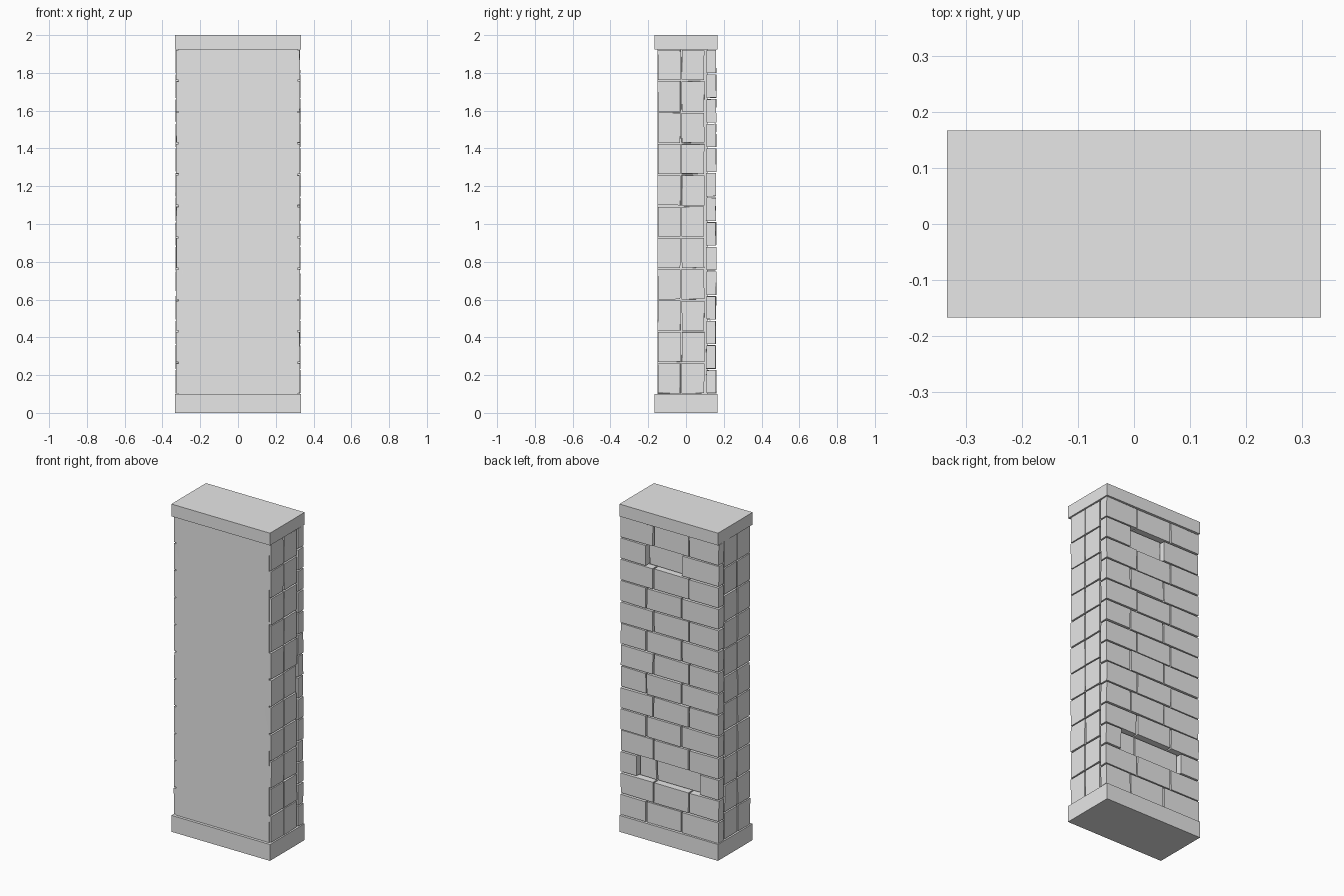
import bpy, bmesh, random
from mathutils import Matrix, Vector

random.seed(4)
cube = bpy.data.objects.get("Cube")
if cube:
    bpy.data.objects.remove(cube, do_unlink=True)

stone = bpy.data.materials.new("grey_stone")
stone.use_nodes = True
GREY = (0.8, 0.8, 0.8, 1)
stone.diffuse_color = GREY
stone.node_tree.nodes["Principled BSDF"].inputs["Base Color"].default_value = GREY


def box(bm, low, high, wobble=0.0):
    """Add a box, optionally with slightly uneven corners."""
    low, high = Vector(low), Vector(high)
    scale = Matrix.Diagonal((*(high - low), 1))
    made = bmesh.ops.create_cube(bm, size=1, matrix=Matrix.Translation((low + high) / 2) @ scale)
    for v in made["verts"]:
        v.co += Vector([random.uniform(-wobble, wobble) for _ in range(3)])


def finish(name, bm):
    mesh = bpy.data.meshes.new(name)
    bm.to_mesh(mesh)
    bm.free()
    mesh.materials.append(stone)
    bpy.context.collection.objects.link(bpy.data.objects.new(name, mesh))


def block(name, low, high):
    bm = bmesh.new()
    box(bm, low, high)
    finish(name, bm)


# Plinth, cap and the plain core with its flat front
BOTTOM, TOP = 0.1, 1.925
block("base", (-0.333, -0.167, 0), (0.333, 0.167, BOTTOM))
block("cap", (-0.333, -0.167, TOP), (0.333, 0.167, 2))
block("core", (-0.315, -0.15, BOTTOM), (0.315, 0.115, TOP))

# Two columns of blocks on each side
ROWS = 11
step = (TOP - BOTTOM) / ROWS
for side, name in ((1, "left_side_blocks"), (-1, "right_side_blocks")):
    bm = bmesh.new()
    for row in range(ROWS):
        z = BOTTOM + row * step
        for y0, y1 in ((-0.149, -0.03), (-0.023, 0.096)):
            xs = sorted((side * 0.29, side * 0.328))
            box(bm, (xs[0], y0, z + 0.004), (xs[1], y1, z + step - 0.004), 0.0015)
    finish(name, bm)

# Running courses of bricks on the back, a few of them sunk in
ROWS = 14
GAP = 0.004
step = (TOP - BOTTOM) / ROWS
sunk = {(12, 1), (2, 1), (2, 2)}
bm = bmesh.new()
for row in range(ROWS):
    z = BOTTOM + row * step
    joints = [-0.33, -0.13, 0.11, 0.33] if row % 2 else [-0.33, -0.08, 0.157, 0.33]
    if row == 2:
        joints = [-0.33, -0.2, 0.105, 0.22, 0.33]
    for i, (x0, x1) in enumerate(zip(joints, joints[1:])):
        back = 0.13 if (row, i) in sunk else 0.158 + random.uniform(-0.003, 0.003)
        box(bm, (x0 + GAP * (i > 0), 0.108, z + GAP),
            (x1 - GAP * (x1 < 0.33), back, z + step - GAP), 0.0015)
finish("back_bricks", bm)
